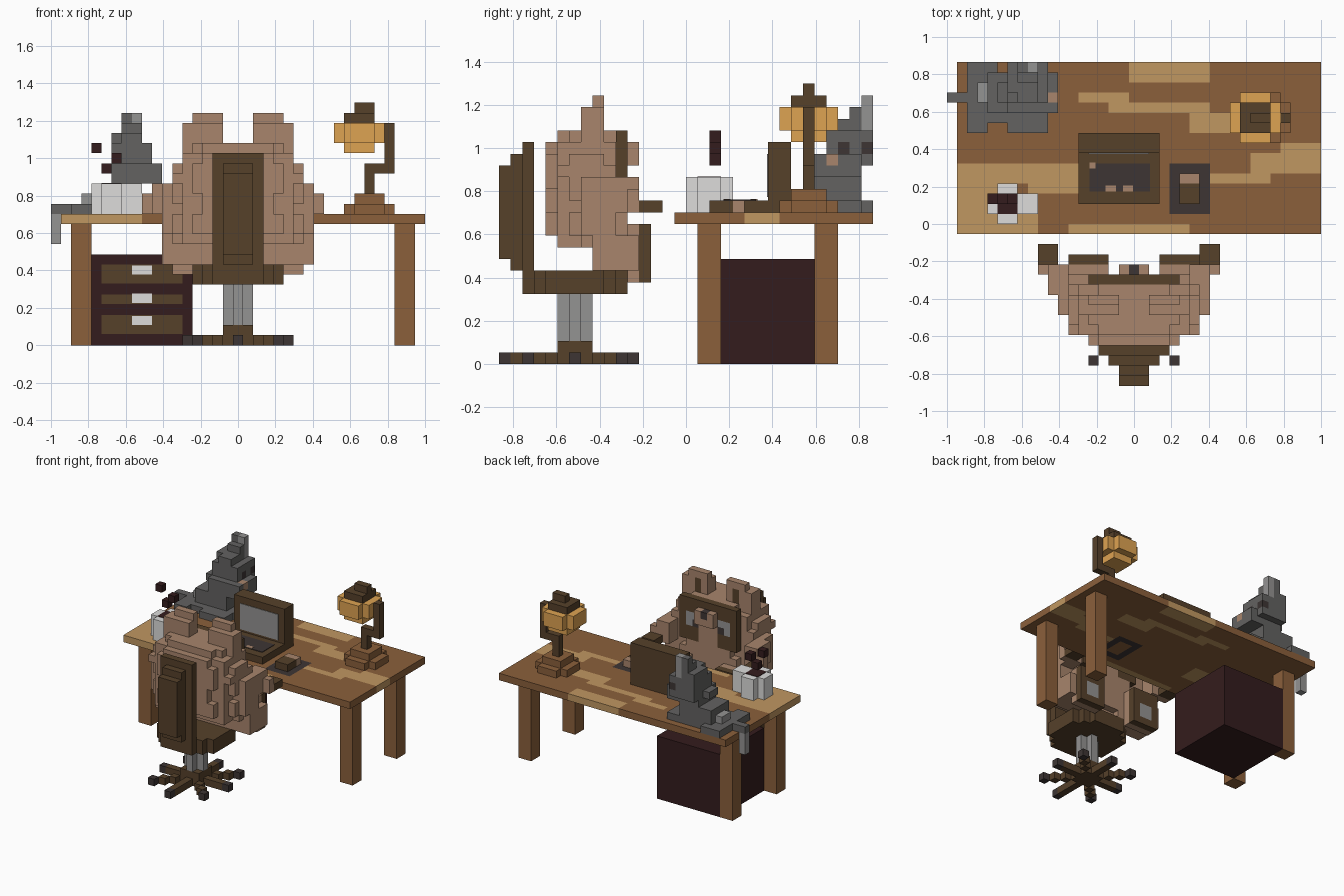
import bpy, bmesh

if "Cube" in bpy.data.objects:
    bpy.data.objects.remove(bpy.data.objects["Cube"])

V = 2 / 37                      # voxel size; voxel coordinates start at x=-1, y=-0.865, z=0
OX, OY = -1.0, -16 * V

def lin(h):
    c = [int(h[i:i + 2], 16) / 255 for i in (0, 2, 4)]
    return [v / 12.92 if v <= 0.04045 else ((v + 0.055) / 1.055) ** 2.4 for v in c] + [1]

COLOURS = {"wood brown": "8b603b", "wood tan": "c09761", "dark brown": "56412a",
           "maroon": "341c1d", "fur": "a8856c", "cat grey": "636261",
           "light grey": "949392", "white": "dddcdb", "charcoal": "3d3534", "lamp yellow": "dea352"}
MATS = {}
for n, h in COLOURS.items():
    MATS[n] = bpy.data.materials.new(n)
    MATS[n].diffuse_color = lin(h)

DIRS = {(1, 0, 0): [(1, 0, 0), (1, 1, 0), (1, 1, 1), (1, 0, 1)],
        (-1, 0, 0): [(0, 1, 0), (0, 0, 0), (0, 0, 1), (0, 1, 1)],
        (0, 1, 0): [(1, 1, 0), (0, 1, 0), (0, 1, 1), (1, 1, 1)],
        (0, -1, 0): [(0, 0, 0), (1, 0, 0), (1, 0, 1), (0, 0, 1)],
        (0, 0, 1): [(0, 0, 1), (1, 0, 1), (1, 1, 1), (0, 1, 1)],
        (0, 0, -1): [(0, 1, 0), (1, 1, 0), (1, 0, 0), (0, 0, 0)]}


class Part:
    """A set of coloured voxels that becomes one mesh of its outer faces."""
    def __init__(self, name):
        self.name, self.cells = name, {}

    def box(self, x0, x1, y0, y1, z0, z1, col):
        for x in range(x0, x1):
            for y in range(y0, y1):
                for z in range(z0, z1):
                    self.cells[x, y, z] = col

    def ball(self, c, r, p, col):
        lo = [int(c[i] - r[i]) - 1 for i in range(3)]
        hi = [int(c[i] + r[i]) + 2 for i in range(3)]
        for x in range(lo[0], hi[0]):
            for y in range(lo[1], hi[1]):
                for z in range(lo[2], hi[2]):
                    if sum((abs(a + 0.5 - b) / q) ** p for a, b, q in zip((x, y, z), c, r)) <= 1:
                        self.cells[x, y, z] = col

    def disc(self, cx, cy, r, z0, z1, col):
        for x in range(int(cx - r) - 1, int(cx + r) + 2):
            for y in range(int(cy - r) - 1, int(cy + r) + 2):
                if (x + 0.5 - cx) ** 2 + (y + 0.5 - cy) ** 2 <= r * r:
                    self.box(x, x + 1, y, y + 1, z0, z1, col)

    def build(self):
        bm, verts = bmesh.new(), {}
        used = sorted(set(self.cells.values()))
        for (x, y, z), col in self.cells.items():
            for d, quad in DIRS.items():
                if (x + d[0], y + d[1], z + d[2]) in self.cells:
                    continue
                ks = [(x + q[0], y + q[1], z + q[2]) for q in quad]
                for k in ks:
                    if k not in verts:
                        verts[k] = bm.verts.new((OX + k[0] * V, OY + k[1] * V, k[2] * V))
                bm.faces.new([verts[k] for k in ks]).material_index = used.index(col)
        finish(bm, self.name, used)


def finish(bm, name, cols):
    me = bpy.data.meshes.new(name)
    bm.to_mesh(me)
    bm.free()
    for c in cols:
        me.materials.append(MATS[c])
    bpy.context.collection.objects.link(bpy.data.objects.new(name, me))


def plate(name, x0, x1, y0, y1, z0, z1, col):
    """Thin painted panel, in voxel coordinates."""
    bm = bmesh.new()
    bmesh.ops.create_cube(bm, size=1)
    for v in bm.verts:
        v.co = (OX + V * ((x0 + x1) / 2 + v.co.x * (x1 - x0)),
                OY + V * ((y0 + y1) / 2 + v.co.y * (y1 - y0)),
                V * ((z0 + z1) / 2 + v.co.z * (z1 - z0)))
    finish(bm, name, [col])


# desk top with tan grain patches, inlaid mouse mat, and legs
desk = Part("desk")
desk.box(1, 37, 15, 32, 12, 13, "wood brown")
for p in [(1, 9, 15, 17), (1, 5, 17, 20), (1, 13, 20, 22), (8, 13, 19, 20), (18, 26, 30, 32),
          (13, 18, 28, 29), (16, 26, 27, 28), (24, 29, 25, 27), (22, 32, 20, 21), (30, 37, 21, 23),
          (33, 37, 23, 24), (12, 24, 15, 16)]:
    desk.box(*p, 12, 13, "wood tan")
desk.box(22, 26, 17, 22, 12, 13, "charcoal")
desk.box(23, 25, 18, 21, 12, 13, "wood brown")
for x in (2, 34):
    for y in (17, 27):
        desk.box(x, x + 2, y, y + 2, 0, 12, "wood brown")
desk.build()

# drawer unit with painted fronts and pulls
drawers = Part("drawer_unit")
drawers.box(4, 14, 19, 29, 0, 9, "maroon")
drawers.build()
for i, (z0, z1, h) in enumerate([(1.1, 3, 2), (4.1, 5, 4.2), (6.1, 8, 7)]):
    plate(f"drawer_front_{i}", 5, 13, 18.92, 19, z0, z1, "dark brown")
    plate(f"drawer_pull_{i}", 8, 10, 18.86, 18.94, h, h + 0.9, "white")

# swivel chair
chair = Part("chair")
for i in range(-6, 6):
    tip = i in (-6, 5)
    chair.box(18, 19, 6 + i, 7 + i, 0, 1, "charcoal" if tip else "dark brown")
    if i > -6:
        chair.box(18 + i, 19 + i, 6, 7, 0, 1, "charcoal" if abs(i) == 5 else "dark brown")
    if abs(i) < 5:
        for s in (-1, 1):
            chair.box(18 + i, 19 + i, 6 + s * i, 7 + s * i, 0, 1,
                      "charcoal" if abs(i) == 4 else "dark brown")
chair.box(17, 20, 5, 8, 0, 2, "dark brown")
chair.box(17, 20, 6, 7, 2, 6, "light grey")
chair.box(18, 19, 5, 8, 2, 6, "light grey")
chair.disc(18.5, 6.5, 4.7, 6, 8, "dark brown")
chair.box(16, 21, 2, 3, 7, 19, "dark brown")
chair.box(17, 20, 1, 2, 8, 18, "dark brown")
chair.box(17, 20, 0, 1, 9, 17, "dark brown")
chair.build()

# seated furry animal, facing the desk
bear = Part("bear")
bear.ball((18.5, 7.5, 12), (6.3, 3.7, 4.2), 2.4, "fur")
bear.ball((18.5, 7.5, 16.3), (6.6, 3.6, 3.8), 2.6, "fur")
for k in [k for k in bear.cells if k[2] < 10 and k[1] < 8 or k[2] < 11 and k[1] < 5]:
    del bear.cells[k]                                    # rounded-off underside
for x0, x1 in ((14, 17), (20, 23)):                      # ears
    bear.box(x0 - (x0 < 18), x1 + (x0 > 18), 7, 9, 19, 22, "fur")
    bear.box(x0, x1, 8, 9, 22, 23, "fur")
    bear.box(x0 + 1, x1 - 1, 8, 9, 20, 22, "dark brown")
bear.box(14, 23, 10, 11, 14, 20, "dark brown")           # face mask
for x in (15, 20):                                       # eyes
    bear.box(x, x + 2, 10, 11, 16, 18, "light grey")
    bear.box(x + (x < 18), x + 1 + (x < 18), 10, 11, 16, 17, "charcoal")
bear.box(17, 20, 10, 11, 14, 17, "fur")
bear.box(17, 20, 10, 12, 17, 19, "fur")                  # snout
bear.box(18, 19, 11, 12, 18, 19, "charcoal")
for s in (-1, 1):                                        # arms, paws, legs, feet
    def side(a, b, *rest):
        bear.box(a, b, *rest) if s < 0 else bear.box(37 - b, 37 - a, *rest)
    e = 0 if s < 0 else 1                                # right arm sits one voxel closer
    side(11, 13, 7, 10, 11, 16, "fur")
    side(10 + e, 13, 9, 10, 13, 16, "fur")
    side(10 + e, 12 + e, 10, 12, 13, 16, "fur")
    side(9 + e, 11 + e, 11, 12, 13, 15, "fur")
    side(9 + e, 11 + e, 12, 14, 13, 14, "dark brown")
    side(12, 17, 8, 11, 8, 11, "fur")
    side(11, 14, 8, 12, 8, 11, "fur")
    side(12, 16, 11, 12, 7, 12, "fur")
    side(12, 16, 12, 13, 7, 12, "dark brown")
    side(13, 15, 12, 13, 8, 10, "light grey")
bear.build()

# computer: base, screen, painted display and keys
computer = Part("computer")
computer.box(13, 21, 18, 23, 13, 14, "dark brown")
computer.box(13, 21, 23, 25, 13, 19, "dark brown")
computer.build()
plate("display", 14, 20, 22.92, 23, 14.3, 18, "light grey")
plate("keyboard", 14.1, 20.1, 19.2, 22, 14, 14.08, "charcoal")
for i, (x, y) in enumerate([(14.1, 21.5), (15.7, 19.2), (17.4, 19.2)]):
    plate(f"key_{i}", x, x + (0.6 if i == 0 else 1), y, y + 0.6, 14.02, 14.12, "fur")

# mouse
mouse = Part("mouse")
mouse.box(23, 25, 18, 20, 13, 14, "dark brown")
mouse.box(23, 25, 20, 21, 13, 14, "fur")
mouse.build()

# desk lamp
lamp = Part("lamp")
lamp.disc(31.5, 26.5, 2.6, 13, 14, "wood brown")
lamp.box(30, 33, 25, 28, 14, 15, "wood brown")
lamp.box(31, 32, 26, 27, 15, 18, "dark brown")
lamp.box(31, 34, 26, 27, 17, 18, "dark brown")
lamp.disc(30.5, 26.5, 2.6, 20, 22, "lamp yellow")
lamp.box(29, 32, 25, 28, 19, 20, "lamp yellow")
lamp.box(33, 34, 26, 27, 18, 22, "dark brown")
lamp.box(29, 32, 25, 28, 22, 23, "dark brown")
lamp.box(30, 32, 26, 27, 23, 24, "dark brown")
lamp.build()

# mug with drink and floating drops
mug = Part("mug")
mug.disc(6, 18, 1.7, 13, 16, "white")
mug.box(8, 9, 17, 19, 13, 16, "white")
mug.build()
plate("drink", 5, 7, 17, 19, 16, 16.06, "maroon")
drops = Part("steam")
for x, z in ((5, 17), (6, 18), (4, 19)):
    drops.box(x, x + 1, 18, 19, z, z + 1, "maroon")
drops.build()

# cat sitting on the desk with its tail over the edge: body, chest, head, ears
cat = Part("cat")
for b in [(2, 11, 27, 31, 13, 14), (4, 9, 27, 31, 14, 16), (2, 5, 29, 32, 13, 14), (2, 4, 25, 27, 13, 14),
          (4, 10, 26, 27, 13, 14), (6, 10, 25, 26, 13, 14), (6, 11, 27, 31, 16, 18),
          (6, 10, 28, 32, 17, 20), (5, 6, 28, 30, 17, 18), (6, 9, 29, 32, 20, 21),
          (7, 9, 28, 32, 20, 21), (7, 9, 30, 32, 21, 22), (7, 9, 31, 32, 22, 23)]:
    cat.box(*b, "cat grey")
cat.box(8, 9, 31, 32, 20, 23, "light grey")
cat.box(10, 11, 28, 29, 17, 18, "fur")                   # nose
cat.box(9, 10, 29, 30, 18, 19, "charcoal")               # eyes
cat.box(9, 10, 31, 32, 18, 19, "charcoal")
cat.box(3, 4, 28, 30, 14, 15, "light grey")              # tail
cat.box(0, 2, 28, 29, 13, 14, "cat grey")
cat.box(0, 1, 28, 29, 10, 13, "light grey")
cat.build()

for m in bpy.data.materials:
    if m.users and not m.is_grease_pencil:
        m.use_nodes = True
        m.node_tree.nodes["Principled BSDF"].inputs["Base Color"].default_value = m.diffuse_color
